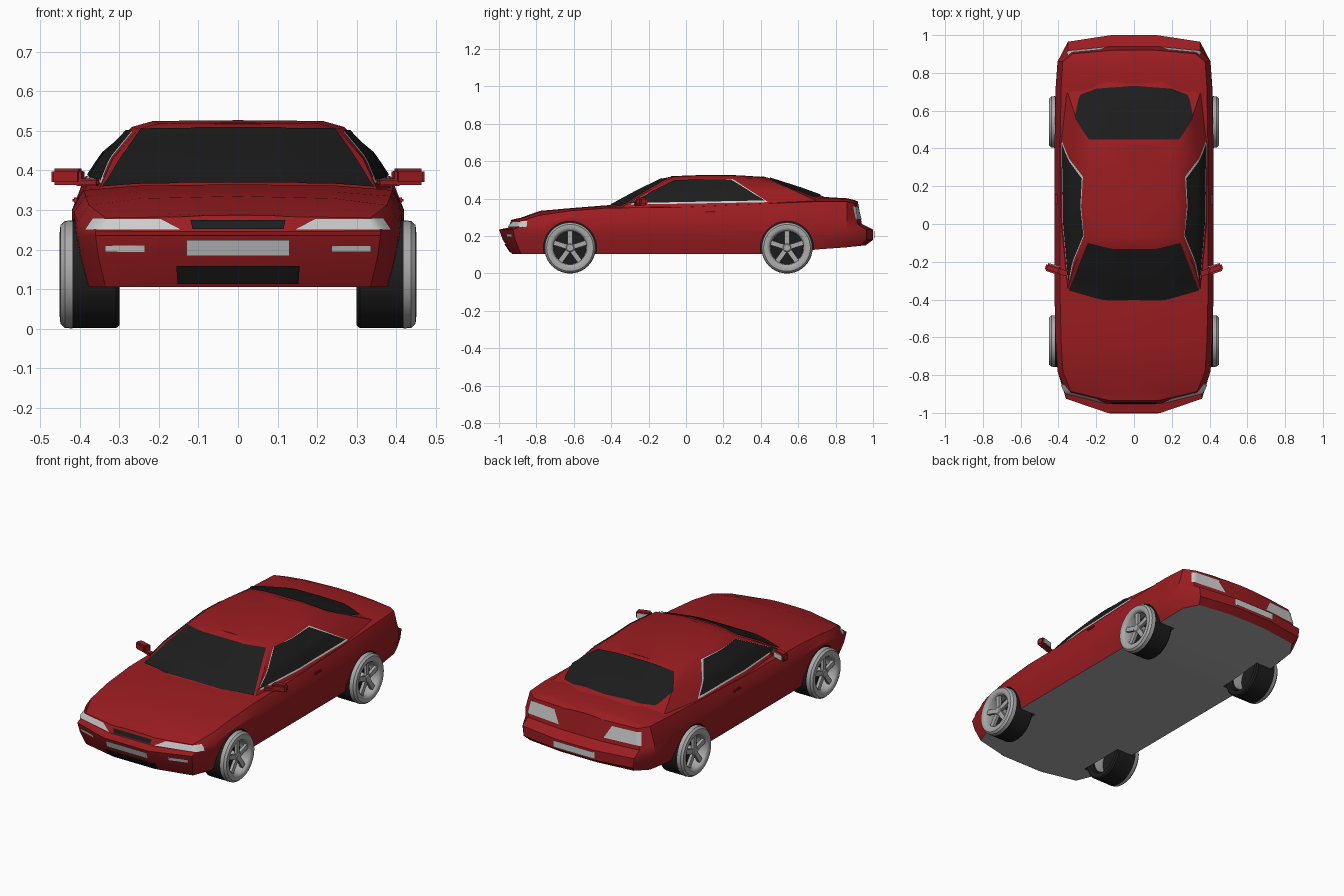
import bpy, bmesh, math
from mathutils import Vector, Matrix
from mathutils.bvhtree import BVHTree

if "Cube" in bpy.data.objects:
    bpy.data.objects.remove(bpy.data.objects["Cube"])


def material(name, rgb):
    m = bpy.data.materials.new(name)
    m.diffuse_color = (*rgb, 1)
    m.use_nodes = True
    m.node_tree.nodes["Principled BSDF"].inputs["Base Color"].default_value = m.diffuse_color
    return m


RED = material("red_paint", (0.33, 0.012, 0.015))
BLACK = material("black", (0.012, 0.012, 0.012))
GREY = material("grey", (0.4, 0.4, 0.4))
SILVER = material("silver", (0.65, 0.65, 0.65))


def make(name, bm, mats, angle=30, fix_normals=True):
    if fix_normals:
        bmesh.ops.recalc_face_normals(bm, faces=bm.faces[:])
    me = bpy.data.meshes.new(name)
    bm.to_mesh(me)
    bm.free()
    ob = bpy.data.objects.new(name, me)
    bpy.context.collection.objects.link(ob)
    for m in mats:
        me.materials.append(m)
    if angle:
        smooth(ob, angle)
    return ob


def smooth(ob, angle):
    bpy.ops.object.select_all(action='DESELECT')
    ob.select_set(True)
    bpy.context.view_layer.objects.active = ob
    bpy.ops.object.shade_smooth_by_angle(angle=math.radians(angle))


def loft(sections):
    """Closed shell from half sections (sill to centre line), mirrored in x."""
    bm = bmesh.new()
    rings = []
    for sec in sections:
        right = [bm.verts.new(p) for p in sec]
        left = [bm.verts.new((-p[0], p[1], p[2])) for p in sec[:-1]]
        rings.append(right + left[::-1])
    n = len(rings[0])
    for a, b in zip(rings, rings[1:]):
        for i in range(n):
            f = bm.faces.new((a[i], a[(i + 1) % n], b[(i + 1) % n], b[i]))
            f.material_index = 1 if i == n - 1 else 0
    for r in (rings[0], rings[-1]):
        for i in range(n // 2 - 1):
            bm.faces.new((r[i], r[i + 1], r[n - 2 - i], r[n - 1 - i]))
        k = n // 2
        bm.faces.new((r[k - 1], r[k], r[k + 1]))
    bmesh.ops.recalc_face_normals(bm, faces=bm.faces[:])
    return bm


# Body stations: y, half width, bottom, waist, shoulder, centre height, end shift
stations = [
    (-1.0, .14, .105, .245, .283, .287, 1), (-.925, .36, .105, .247, .28, .297, .6),
    (-.78, .405, .105, .27, .312, .335, 0), (-.62, .415, .105, .295, .335, .349, 0),
    (-.42, .42, .105, .30, .35, .365, 0), (0, .42, .105, .30, .355, .365, 0),
    (.45, .42, .105, .30, .375, .39, 0), (.72, .415, .13, .30, .385, .41, 0),
    (.86, .405, .14, .285, .385, .402, 0), (.965, .35, .148, .265, .375, .392, -.8),
    (1.0, .12, .15, .265, .378, .385, -1)]
secs = []
for y, w, zb, z3, zs, zt, s in stations:
    d = (.07, .02, 0, .05, .065) if s >= 0 else (.04, 0, 0, .06, .08)
    heights = (zb, .18, .235, z3, zs)
    sec = [(w * k, y + s * e, z) for k, e, z in zip((.93, .98, 1, 1, .93), d, heights)]
    top_y = y + s * d[4]
    sec += [(w * .6, top_y, zs + .75 * (zt - zs)), (0, top_y, zt)]
    secs.append(sec)
body_bm = loft(secs)

# Cabin: base, roof edge and crown points running from windscreen to rear glass
cabin_pts = [
    ((.15, -.42, .355), (.10, -.125, .508), (.06, -.08, .518)),
    ((.355, -.355, .345), (.252, -.09, .505), (.2, -.06, .519)),
    ((.388, 0, .35), (.268, .1, .51), (.215, .1, .525)),
    ((.39, .43, .368), (.262, .27, .508), (.21, .28, .523)),
    ((.36, .72, .378), (.235, .43, .505), (.19, .40, .515)),
    ((.15, .78, .395), (.10, .45, .508), (.08, .42, .517))]
secs = []
for base, edge, crown in cabin_pts:
    mid = ((base[0] + edge[0]) * .522, (base[1] + edge[1]) / 2, (base[2] + edge[2]) / 2 + .004)
    secs.append([base, mid, edge, crown, (0, crown[1], crown[2] + .002)])
cabin_bm = loft(secs)

# Surfaces that windows and lamps are projected onto
trees = [BVHTree.FromBMesh(b) for b in (body_bm, cabin_bm)]
body = make("body", body_bm, [RED, GREY], 0)
make("cabin", cabin_bm, [RED, RED])

# Wheel wells
WHEELS = [(s, y) for s in (1, -1) for y in (-.62, .54)]
bm = bmesh.new()
for s, y in WHEELS:
    bmesh.ops.create_cone(bm, cap_ends=True, segments=40, radius1=.142, radius2=.142, depth=.3,
                          matrix=Matrix.Translation((s * .44, y, .137)) @ Matrix.Rotation(math.pi / 2, 4, 'Y'))
cutter = make("wheel_well_cutter", bm, [BLACK], 0)
cutter.hide_render = True
mod = body.modifiers.new("wells", 'BOOLEAN')
mod.operation = 'DIFFERENCE'
mod.solver = 'EXACT'
mod.material_mode = 'TRANSFER'
mod.object = cutter
bpy.context.view_layer.objects.active = body
bpy.ops.object.modifier_apply(modifier=mod.name)
bpy.data.objects.remove(cutter)
smooth(body, 30)


def resample(pts, n):
    pts = [Vector(p) for p in pts]
    lens = [(b - a).length for a, b in zip(pts, pts[1:])]
    out = []
    for i in range(n + 1):
        t, k = sum(lens) * i / n, 0
        while k < len(lens) - 1 and t > lens[k]:
            t -= lens[k]
            k += 1
        out.append(pts[k].lerp(pts[k + 1], min(1, t / lens[k])))
    return out


VIEWS = {"front": (lambda a, b: (a, -2, b), (0, 1, 0)), "back": (lambda a, b: (a, 2, b), (0, -1, 0)),
         "top": (lambda a, b: (a, b, 2), (0, 0, -1)), "side": (lambda a, b: (2, a, b), (-1, 0, 0))}


def panel(name, view, low, high, mat, lift=.004, nu=20, nv=8, mirror=1):
    """Thin skin between two outlines, projected onto the car."""
    start, d = VIEWS[view]
    d = Vector(d)
    lo, hi = resample(low, nu), resample(high, nu)
    bm = bmesh.new()
    grid = []
    for j in range(nv + 1):
        row = []
        for a, b in zip(lo, hi):
            o = Vector(start(*a.lerp(b, j / nv)))
            hits = [h for h in (t.ray_cast(o, d) for t in trees) if h[0]]
            if hits:
                p, n = min(hits, key=lambda h: h[3])[:2]
            else:
                p, n = min((t.find_nearest(o + d * 1.2) for t in trees), key=lambda h: h[3])[:2]
            p = p + n * lift - d * .001
            row.append(bm.verts.new((p.x * mirror, p.y, p.z)))
        grid.append(row)
    for r, q in zip(grid, grid[1:]):
        for i in range(nu):
            bm.faces.new((r[i], r[i + 1], q[i + 1], q[i]))
    bm.normal_update()
    if sum((f.normal * f.calc_area() for f in bm.faces), Vector()).dot(Vector((d.x * mirror, d.y, d.z))) > 0:
        bmesh.ops.reverse_faces(bm, faces=bm.faces[:])
    make(name, bm, [mat], 40, False)


def band(x0, x1, z):
    return [(x0, z), (x1, z)]


# Glass
panel("windscreen", "top", [(-.345, -.352), (-.17, -.402), (.17, -.402), (.345, -.352)],
      [(-.245, -.098), (-.12, -.13), (.12, -.13), (.245, -.098)], BLACK)
panel("rear_window", "top", [(-.31, .56), (-.24, .447), (.24, .447), (.31, .56)],
      [(-.31, .575), (-.29, .68), (-.2, .715), (0, .73), (.2, .715), (.29, .68), (.31, .575)], BLACK, nu=28)

# Plates, grille and intake
panel("grille", "front", band(-.115, .115, .25), band(-.12, .12, .273), BLACK)
panel("front_plate", "front", band(-.13, .13, .186), band(-.13, .13, .226), SILVER, .006)
panel("lower_intake", "front", band(-.152, .152, .115), band(-.155, .155, .16), BLACK)
panel("rear_plate", "back", band(-.13, .13, .19), band(-.13, .13, .228), SILVER, .006)


def box(name, size, loc, mat, rot=0, bevel=.008):
    bm = bmesh.new()
    bmesh.ops.create_cube(bm, size=1, matrix=Matrix.Translation(loc) @ Matrix.Rotation(rot, 4, 'Z')
                          @ Matrix.Diagonal((*size, 1)))
    bmesh.ops.bevel(bm, geom=bm.edges[:], offset=bevel, segments=2, affect='EDGES')
    make(name, bm, [mat])


# Parts on both sides
for s, side in ((1, "left"), (-1, "right")):
    panel("window_trim_" + side, "side", [(-.325, .367), (.44, .38)], [(-.065, .497), (.25, .503)], SILVER, .002, mirror=s)
    panel("side_window_" + side, "side", [(-.305, .374), (.42, .388)], [(-.06, .497), (.24, .499)], BLACK, .005, mirror=s)
    panel("headlight_" + side, "front", band(.14, .385, .248), band(.195, .365, .277), SILVER, mirror=s)
    panel("indicator_" + side, "front", band(.235, .335, .195), band(.235, .335, .211), SILVER, mirror=s)
    panel("tail_light_" + side, "back", band(.14, .355, .288), band(.18, .345, .358), SILVER, mirror=s)
    box("mirror_" + side, (.08, .042, .042), (s * .43, -.238, .384), RED, s * .3)
    box("mirror_arm_" + side, (.06, .03, .018), (s * .38, -.255, .37), RED, s * .3, .004)
    box("mirror_glass_" + side, (.066, .004, .03), (s * .424, -.217, .384), SILVER, s * .3, .001)
    box("door_handle_" + side, (.012, .055, .012), (s * .412, .13, .325), RED, 0, .003)


def lathe(name, profile, centre, s, mat, seg=40):
    bm = bmesh.new()
    rows = []
    for x, r in profile:
        rows.append([bm.verts.new((s * x, centre + r * math.cos(2 * math.pi * i / seg),
                                   .137 + r * math.sin(2 * math.pi * i / seg))) for i in range(seg)])
    for a, b in zip(rows, rows[1:]):
        for i in range(seg):
            bm.faces.new((a[i], a[(i + 1) % seg], b[(i + 1) % seg], b[i]))
    make(name, bm, [mat], 35)


# Wheels: tread, sidewall with rim dish, hub and five spokes
for s, y in WHEELS:
    tag = ("front" if y < 0 else "rear") + ("_left" if s > 0 else "_right")
    lathe("tread_" + tag, [(.32, .098), (.30, .105), (.30, .129), (.308, .136), (.425, .136)], y, s, BLACK)
    lathe("sidewall_" + tag, [(.418, .137), (.438, .135), (.449, .125), (.451, .105), (.446, .096),
                              (.438, .09), (.40, .086), (.32, .092)], y, s, GREY)
    lathe("brake_disc_" + tag, [(.385, .087), (.385, .001), (.375, .001), (.375, .087)], y, s, BLACK)
    lathe("hub_" + tag, [(.39, .024), (.435, .024), (.44, .018), (.44, .001)], y, s, GREY, 20)
    bm = bmesh.new()
    for i in range(5):
        bmesh.ops.create_cube(bm, size=1, matrix=Matrix.Translation((s * .428, y, .137))
                              @ Matrix.Rotation(math.radians(72 * i), 4, 'X')
                              @ Matrix.Translation((0, 0, .053)) @ Matrix.Diagonal((.016, .026, .076, 1)))
    make("spokes_" + tag, bm, [GREY])
